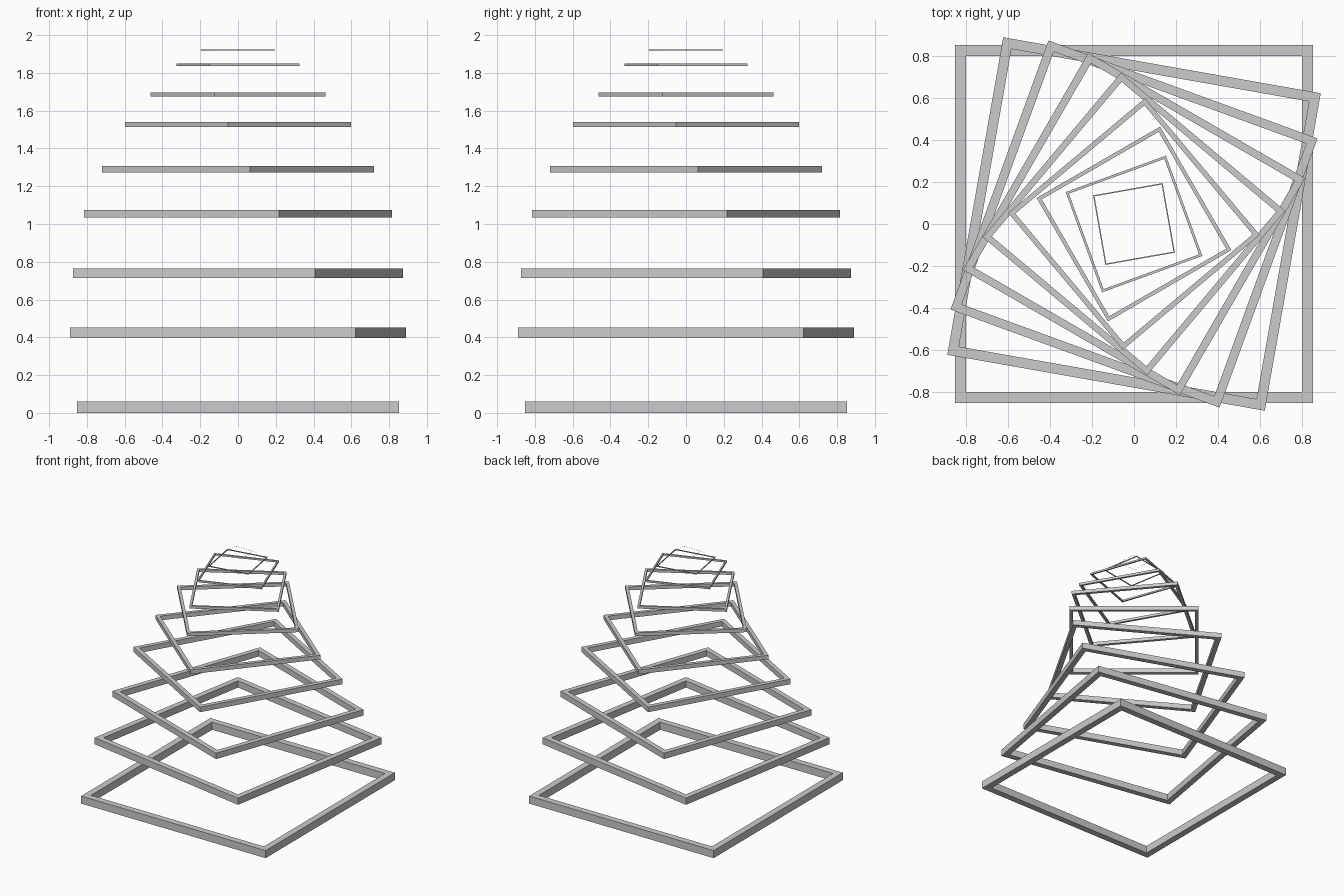
import bpy, bmesh
from math import radians, cos, sin

if "Cube" in bpy.data.objects:
    bpy.data.objects.remove(bpy.data.objects["Cube"])

COUNT = 10
SIZE = 0.826            # centre-line half side of the lowest frame
BAR_W, BAR_H = 0.054, 0.063
STEP = 0.0788           # height unit
TWIST = radians(-10)
# spacing grows downwards from the tip: 1, 1, 2, 2, 3, 3, 4, 4, 5 units
DROPS = [25, 20, 16, 12, 9, 6, 4, 2, 1, 0]


def square_frame(name, half, width, height, z, angle):
    """Square ring with a rectangular bar section and mitred corners."""
    bm = bmesh.new()
    section = [(half + width / 2, -height / 2), (half + width / 2, height / 2),
               (half - width / 2, height / 2), (half - width / 2, -height / 2)]
    corners = []
    for sx, sy in [(1, 1), (-1, 1), (-1, -1), (1, -1)]:
        corners.append([bm.verts.new((sx * r, sy * r, h)) for r, h in section])
    for i in range(4):
        a, b = corners[i], corners[(i + 1) % 4]
        for j in range(4):
            k = (j + 1) % 4
            bm.faces.new((a[j], b[j], b[k], a[k]))
    bmesh.ops.recalc_face_normals(bm, faces=bm.faces)
    mesh = bpy.data.meshes.new(name)
    bm.to_mesh(mesh)
    bm.free()
    obj = bpy.data.objects.new(name, mesh)
    obj.location.z = z
    obj.rotation_euler.z = angle
    bpy.context.collection.objects.link(obj)
    return obj


# Stack of twisting, shrinking frames; the bar thins to a hairline at the tip
for i in range(COUNT):
    thin = max(1 - i / (COUNT - 1), 0.015)
    square_frame(f"square_frame_{i + 1}", SIZE * (1 - i / COUNT),
                 BAR_W * thin, BAR_H * thin, 2 - STEP * DROPS[i], TWIST * i)
